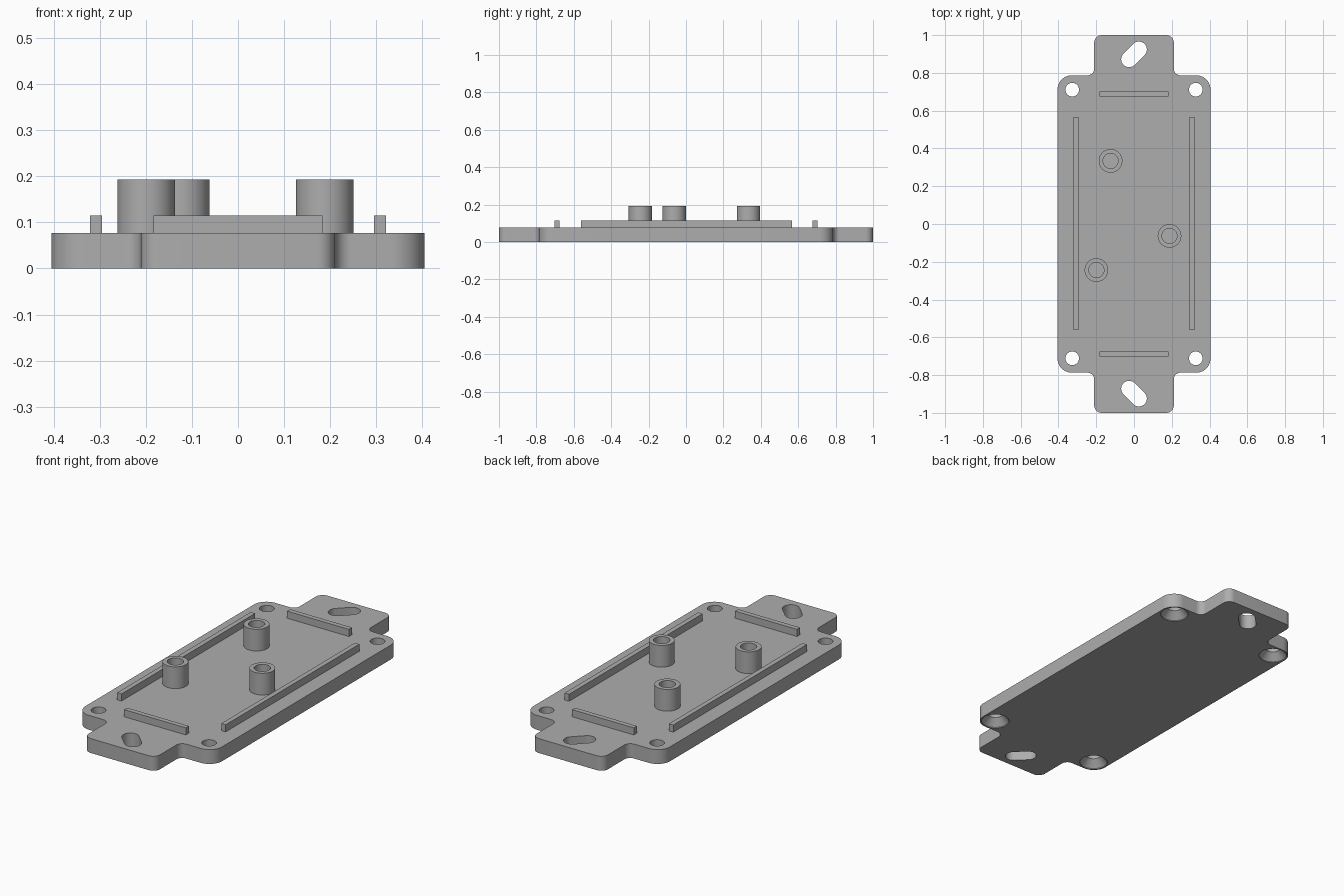
import bpy, bmesh, math
from mathutils import Vector

if "Cube" in bpy.data.objects:
    bpy.data.objects.remove(bpy.data.objects["Cube"])

THICK, RIB_TOP, POST_TOP = 0.077, 0.115, 0.193

grey = bpy.data.materials.new("plain grey")
grey.use_nodes = True
colour = (0.42, 0.42, 0.42, 1)
grey.diffuse_color = colour
grey.node_tree.nodes["Principled BSDF"].inputs["Base Color"].default_value = colour


def make(name, bm):
    bmesh.ops.recalc_face_normals(bm, faces=bm.faces)
    mesh = bpy.data.meshes.new(name)
    bm.to_mesh(mesh)
    bm.free()
    ob = bpy.data.objects.new(name, mesh)
    bpy.context.collection.objects.link(ob)
    mesh.materials.append(grey)
    return ob


def smooth(ob):
    bpy.ops.object.select_all(action="DESELECT")
    ob.select_set(True)
    bpy.context.view_layer.objects.active = ob
    bpy.ops.object.shade_smooth_by_angle(angle=math.radians(30))


def rounded(corners, steps=10):
    """Outline whose corners (x, y, radius) are right-angled fillets."""
    out = []
    for i, (x, y, r) in enumerate(corners):
        p = Vector((x, y))
        a = (Vector(corners[i - 1][:2]) - p).normalized()
        b = (Vector(corners[(i + 1) % len(corners)][:2]) - p).normalized()
        c = p + (a + b) * r
        for k in range(steps + 1):
            t = k / steps * math.pi / 2
            out.append(c - b * r * math.cos(t) - a * r * math.sin(t))
    return out


def prism(name, outline, z0, z1):
    bm = bmesh.new()
    face = bm.faces.new([bm.verts.new((x, y, z0)) for x, y in outline])
    ext = bmesh.ops.extrude_face_region(bm, geom=[face], use_keep_orig=True)
    verts = [v for v in ext["geom"] if isinstance(v, bmesh.types.BMVert)]
    bmesh.ops.translate(bm, verts=verts, vec=(0, 0, z1 - z0))
    return make(name, bm)


def lathe(name, profile, x, y, closed=False, sides=48):
    """Spin an (r, z) profile about a vertical axis."""
    bm = bmesh.new()
    vs = [bm.verts.new((r, 0, z)) for r, z in profile]
    pairs = list(zip(vs, vs[1:])) + ([(vs[-1], vs[0])] if closed else [])
    edges = [bm.edges.new(p) for p in pairs]
    bmesh.ops.spin(bm, geom=vs + edges, axis=(0, 0, 1), cent=(0, 0, 0),
                   angle=math.tau, steps=sides, use_duplicate=False)
    bmesh.ops.remove_doubles(bm, verts=bm.verts, dist=1e-5)
    bmesh.ops.translate(bm, verts=bm.verts, vec=(x, y, 0))
    return make(name, bm)


def box(name, x, y, hx, hy):
    return prism(name, [(x - hx, y - hy), (x + hx, y - hy),
                        (x + hx, y + hy), (x - hx, y + hy)], THICK, RIB_TOP)


# Base plate with a mounting tab at each end
quarter = [(0.405, 0.787, 0.075), (0.211, 0.787, 0.035), (0.211, 1.0, 0.04)]
half = quarter + [(-x, y, r) for x, y, r in reversed(quarter)]
plate = prism("base_plate", rounded(half + [(-x, -y, r) for x, y, r in half]), 0, THICK)

# Countersunk corner holes, widening to the underside
cutters = []
for sx in (-1, 1):
    for sy in (-1, 1):
        cutters.append(lathe("screw_hole_cutter",
                             [(0, -0.01), (0.07, -0.01), (0.07, 0.004),
                              (0.036, 0.042), (0.036, 0.1), (0, 0.1)],
                             sx * 0.327, sy * 0.711))

# Diagonal slots in the tabs, mirrored front to back
for sy in (-1, 1):
    slot = []
    for k in range(34):
        t = math.pi * (k - (k > 16)) / 16
        if k > 16:
            t = math.pi + math.pi * (k - 17) / 16
        d = 0.026 if k <= 16 else -0.026
        t -= math.pi / 4
        slot.append((d + 0.042 * math.cos(t), sy * (0.898 + d + 0.042 * math.sin(t))))
    cutters.append(prism("slot_cutter", slot, -0.05, 0.15))

for cutter in cutters:
    cutter.hide_render = True
    mod = plate.modifiers.new("hole", "BOOLEAN")
    mod.operation, mod.solver, mod.object = "DIFFERENCE", "EXACT", cutter
bpy.context.view_layer.update()
cut = bpy.data.meshes.new_from_object(
    plate.evaluated_get(bpy.context.evaluated_depsgraph_get()))
plate.modifiers.clear()
plate.data = cut
cut.materials.clear()
cut.materials.append(grey)
for cutter in cutters:
    bpy.data.objects.remove(cutter)
smooth(plate)

# Locating ribs along the sides and ends
for side, s in (("left", 1), ("right", -1)):
    box(side + "_rib", s * 0.308, 0.002, 0.013, 0.564)
for end, s in (("back", 1), ("front", -1)):
    box(end + "_rib", 0, s * 0.689, 0.183, 0.013)

# Hollow standoff posts
for name, x, y in (("back", -0.124, 0.334), ("left", 0.188, -0.063), ("front", -0.199, -0.244)):
    smooth(lathe(name + "_standoff",
                 [(0.04, THICK), (0.0625, THICK), (0.0625, POST_TOP), (0.04, POST_TOP)],
                 x, y, closed=True))
